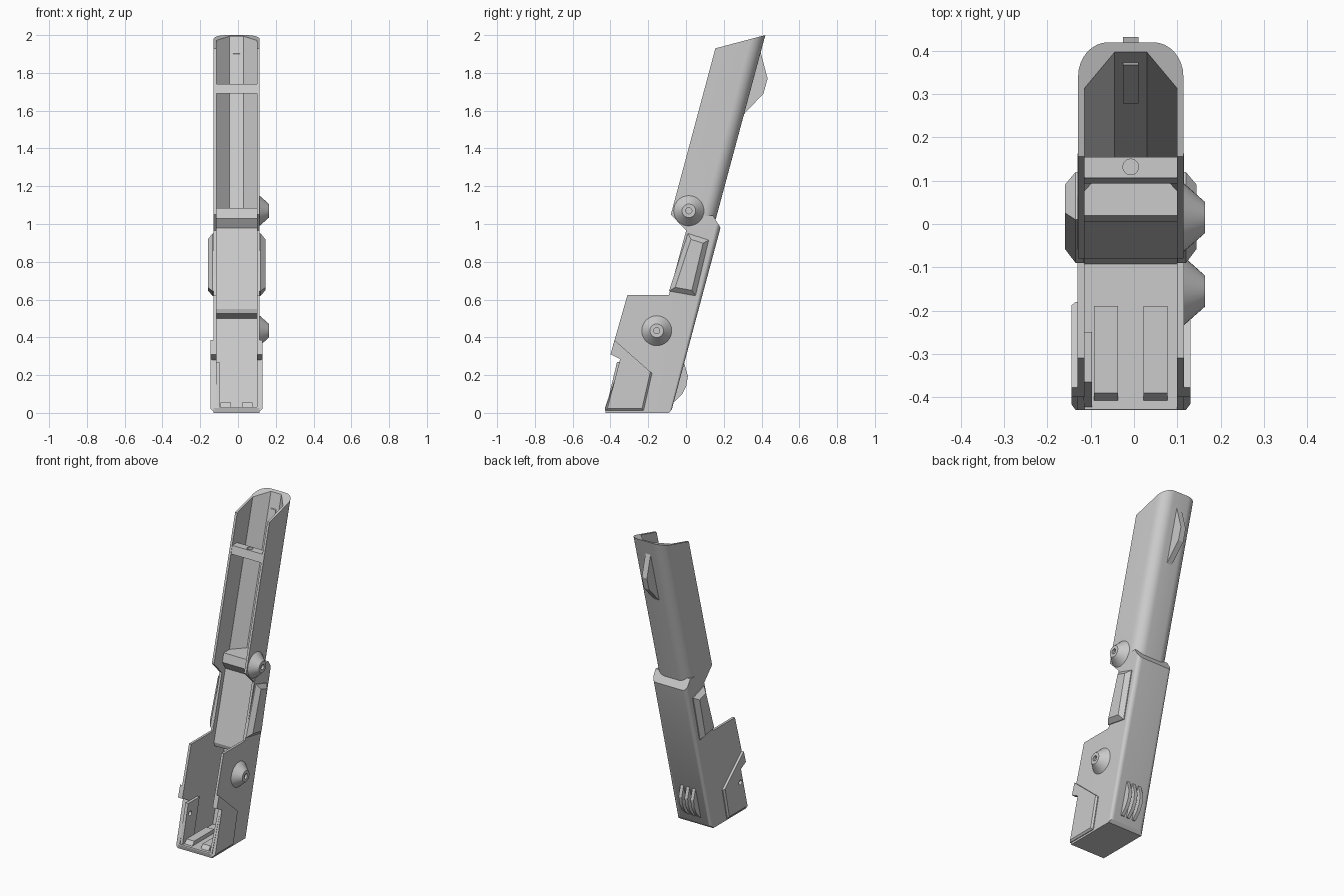
import bpy, bmesh, math
from mathutils import Matrix, Vector

if "Cube" in bpy.data.objects:
    bpy.data.objects.remove(bpy.data.objects["Cube"])

GREY = bpy.data.materials.new("light_grey")
GREY.use_nodes = True
GREY.diffuse_color = (0.6, 0.6, 0.6, 1)
GREY.node_tree.nodes["Principled BSDF"].inputs["Base Color"].default_value = (0.6, 0.6, 0.6, 1)

CX = -0.0075                      # centre plane of the limb
HALF = 0.1225                     # half width of the shell
INNER = 0.107                     # half width of the hollow
LEAN = math.radians(15)
SIN, COS = math.sin(LEAN), math.cos(LEAN)


def at(depth, z):
    """Point (y, z) at a height, with depth measured square to the leaning back."""
    return ((depth + z * SIN) / COS - 0.08, z)


def depth_of(co):
    return (co.y + 0.08) * COS - co.z * SIN


def make(name, bm):
    bmesh.ops.recalc_face_normals(bm, faces=bm.faces)
    mesh = bpy.data.meshes.new(name)
    bm.to_mesh(mesh)
    bm.free()
    mesh.materials.append(GREY)
    obj = bpy.data.objects.new(name, mesh)
    bpy.context.collection.objects.link(obj)
    return obj


def loft(ring_a, ring_b):
    bm = bmesh.new()
    a = [bm.verts.new(p) for p in ring_a]
    b = [bm.verts.new(p) for p in ring_b]
    bm.faces.new(a)
    bm.faces.new(b[::-1])
    for i in range(len(a)):
        j = (i + 1) % len(a)
        bm.faces.new((a[i], b[i], b[j], a[j]))
    return bm


def slab(outline, x0, x1):
    """Extrude a side outline of (y, z) points across x."""
    return loft([(x0, y, z) for y, z in outline], [(x1, y, z) for y, z in outline])


def round_back(bm, radius, level):
    """Round the two long back edges."""
    edges = [e for e in bm.edges if e.calc_length() > 0.6
             and all(abs(depth_of(v.co) - level) < 0.02 for v in e.verts)]
    bmesh.ops.bevel(bm, geom=edges, offset=radius, segments=8, profile=0.5, affect='EDGES')


def carve(obj, *cutters):
    for cutter in cutters:
        cutter.hide_render = True
        mod = obj.modifiers.new("cut", 'BOOLEAN')
        mod.operation, mod.solver, mod.object = 'DIFFERENCE', 'EXACT', cutter
    graph = bpy.context.evaluated_depsgraph_get()
    mesh = bpy.data.meshes.new_from_object(obj.evaluated_get(graph))
    obj.modifiers.clear()
    obj.data = mesh


def cylinder(name, radius, length, matrix):
    bm = bmesh.new()
    bmesh.ops.create_cone(bm, cap_ends=True, segments=24, radius1=radius,
                          radius2=radius, depth=length, matrix=matrix)
    return make(name, bm)


# Cutter for the shin recess and the hollow foot
hollow = make("hollow_cutter", slab(
    [at(-0.185, 1.09), at(-0.185, 1.03), at(-0.142, 0.98), at(-0.142, 0.55),
     at(-0.13, 0.525), at(-0.02, 0.5), at(-0.02, 0.03), (-0.6, 0.03), (-0.6, 1.09)],
    CX - INNER, CX + INNER))

# Cutter for the upper channel, with chamfered inner corners
section = [(-INNER, -0.5), (-INNER, -0.13), (-0.037, -0.055),
           (0.037, -0.055), (INNER, -0.13), (INNER, -0.5)]
channel = make("channel_cutter", loft(*[
    [(CX + x, *at(d, z)) for x, d in section] for z in (1.085, 2.3)]))

# Upper shell
bm = slab([at(-0.272, 1.93), (0.42, 2.0), at(-0.036, 1.0), (0.0, 0.966), at(-0.272, 1.05)],
          CX - HALF + 0.001, CX + HALF - 0.001)
round_back(bm, 0.07, -0.036)
upper_shell = make("upper_shell", bm)
carve(upper_shell, channel, hollow)

# Lower shell
bm = slab([at(0, 0.98), at(-0.055, 1.045), at(-0.13, 1.04), at(-0.172, 0.965),
           at(-0.172, 0.625), (-0.31, 0.625), (-0.4, 0.31), (-0.34, 0.28),
           (-0.43, 0.025), (-0.425, 0.0), (-0.09, 0.0), at(0, 0.02)],
          CX - HALF, CX + HALF)
round_back(bm, 0.028, 0)
lower_shell = make("lower_shell", bm)
carve(lower_shell, hollow, channel)

# Cross brace with a small hole
brace = make("cross_brace", slab(
    [at(-0.27, 1.69), at(-0.27, 1.74), (0.155, 1.74), (0.145, 1.69)], CX - 0.11, CX + 0.11))
drill = cylinder("brace_drill", 0.018, 0.3, Matrix.Translation((CX, 0.132, 1.71)))
carve(brace, drill)

# Side pads and foot plates, one on each side
plates = []
for side, label in ((1, "left"), (-1, "right")):
    bm = slab([(0.01, 0.95), (0.12, 0.915), (0.05, 0.62), (-0.09, 0.645)],
              CX + side * 0.108, CX + side * 0.1525)
    outer = [e for e in bm.edges if all(abs(v.co.x - CX) > 0.14 for v in e.verts)]
    bmesh.ops.bevel(bm, geom=outer, offset=0.025, segments=1, affect='EDGES')
    make(label + "_shin_pad", bm)

    bm = slab([(-0.378, 0.385), (-0.18, 0.21), (-0.225, 0.012), (-0.43, 0.012),
               (-0.34, 0.28), (-0.4, 0.31)], CX + side * 0.115, CX + side * 0.1375)
    outer = [e for e in bm.edges if all(abs(v.co.x - CX) > 0.13 for v in e.verts)
             and min(v.co.z for v in e.verts) < 0.1]
    bmesh.ops.bevel(bm, geom=outer, offset=0.01, segments=1, affect='EDGES')
    plates.append(make(label + "_foot_plate", bm))

# Inner liner and pin hole on one side of the foot
liner = make("foot_liner", slab(
    [(-0.365, 0.27), (-0.25, 0.27), (-0.31, 0.02), (-0.425, 0.02)], CX - 0.11, CX - 0.09))
pin = cylinder("pin_drill", 0.015, 0.12,
               Matrix.Translation((CX - 0.12, -0.345, 0.2)) @ Matrix.Rotation(math.pi / 2, 4, 'Y'))
for part in (plates[1], lower_shell, liner):
    carve(part, pin)

# Ribs on the foot floor
for side, label in ((1, "left"), (-1, "right")):
    make(label + "_floor_rib", slab(
        [(-0.19, 0.02), (-0.19, 0.055), (-0.39, 0.055), (-0.415, 0.02)],
        CX + side * 0.03, CX + side * 0.085))

# Conical bolts with a socket
for label, y, z in (("knee", 0.015, 1.07), ("foot", -0.155, 0.435)):
    bm = bmesh.new()
    bmesh.ops.create_cone(bm, cap_ends=True, segments=32, radius1=0.082, radius2=0.036, depth=0.052,
                          matrix=Matrix.Translation((0.138, y, z)) @ Matrix.Rotation(math.pi / 2, 4, 'Y'))
    cap = max(bm.faces, key=lambda f: f.calc_center_median().x)
    bmesh.ops.inset_region(bm, faces=[cap], thickness=0.02)
    hole = bmesh.ops.extrude_discrete_faces(bm, faces=[cap])["faces"][0]
    bmesh.ops.translate(bm, verts=hole.verts, vec=Vector((-0.015, 0, 0)))
    bmesh.ops.remove_doubles(bm, verts=bm.verts, dist=0.0001)
    make(label + "_bolt", bm)

# Fins on the back
make("upper_fin", slab([at(-0.06, 1.57), (0.305, 1.58), (0.41, 1.69), (0.432, 1.77),
                        (0.395, 1.91), at(-0.06, 1.9)], CX - 0.018, CX + 0.018))
for i in (-1, 0, 1):
    make("heel_fin_%d" % (i + 2), slab(
        [at(-0.015, 0.06), at(0.005, 0.06), (-0.02, 0.1), (0.002, 0.145), (0.01, 0.195),
         (-0.01, 0.265), at(-0.015, 0.265)], CX + i * 0.042 - 0.011, CX + i * 0.042 + 0.011))

# Drop the cutters and smooth the rounded parts
for cutter in (hollow, channel, drill, pin):
    bpy.data.objects.remove(cutter)
for obj in bpy.context.scene.objects:
    obj.select_set(obj.type == 'MESH')
bpy.context.view_layer.objects.active = upper_shell
bpy.ops.object.shade_smooth_by_angle(angle=math.radians(25))
